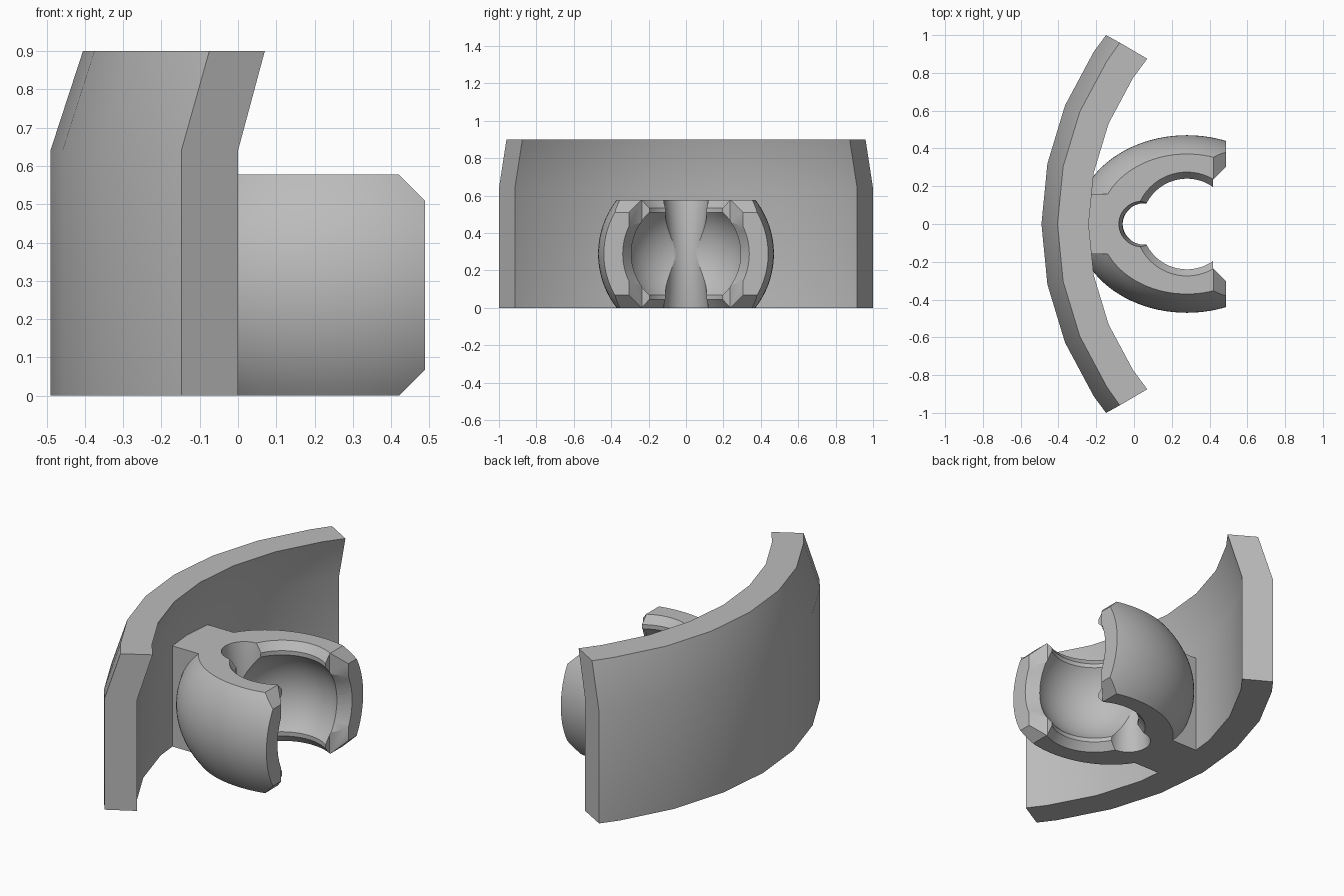
import bpy, bmesh, math
from mathutils import Matrix, Vector

if "Cube" in bpy.data.objects:
    bpy.data.objects.remove(bpy.data.objects["Cube"], do_unlink=True)

grey = bpy.data.materials.new("plain grey")
grey.use_nodes = True
grey.diffuse_color = (0.5, 0.5, 0.5, 1)
grey.node_tree.nodes["Principled BSDF"].inputs["Base Color"].default_value = (0.5, 0.5, 0.5, 1)

CX, CZ, H = 0.28, 0.289, 0.289   # socket centre and half height


def finish(name, bm):
    bmesh.ops.remove_doubles(bm, verts=bm.verts, dist=1e-5)
    bmesh.ops.recalc_face_normals(bm, faces=bm.faces)
    mesh = bpy.data.meshes.new(name)
    bm.to_mesh(mesh)
    bm.free()
    mesh.materials.append(grey)
    ob = bpy.data.objects.new(name, mesh)
    bpy.context.collection.objects.link(ob)
    return ob


def lathe(name, profile, matrix, steps=64):
    """Revolve (radius, height) points around local z."""
    bm = bmesh.new()
    rings = [[bm.verts.new((r * math.cos(2 * math.pi * i / steps),
                            r * math.sin(2 * math.pi * i / steps), h))
              for i in range(steps)] for r, h in profile]
    for a, b in zip(rings, rings[1:]):
        for i in range(steps):
            j = (i + 1) % steps
            bm.faces.new((a[i], a[j], b[j], b[i]))
    bm.faces.new(rings[0])
    bm.faces.new(rings[-1])
    bm.transform(matrix)
    return finish(name, bm)


def prism(name, points, extrude):
    """Extrude a closed polygon along a vector."""
    bm = bmesh.new()
    face = bm.faces.new([bm.verts.new(p) for p in points])
    moved = bmesh.ops.extrude_face_region(bm, geom=[face])["geom"]
    bmesh.ops.translate(bm, vec=Vector(extrude),
                        verts=[v for v in moved if isinstance(v, bmesh.types.BMVert)])
    return finish(name, bm)


def combine(target, other, operation):
    mod = target.modifiers.new("boolean", 'BOOLEAN')
    mod.operation, mod.solver, mod.object = operation, 'EXACT', other
    bpy.context.view_layer.objects.active = target
    bpy.ops.object.modifier_apply(modifier=mod.name)
    bpy.data.objects.remove(other, do_unlink=True)


def smooth(ob, angle):
    bpy.ops.object.select_all(action='DESELECT')
    ob.select_set(True)
    bpy.context.view_layer.objects.active = ob
    bpy.ops.object.shade_smooth_by_angle(angle=math.radians(angle))


# Curved wall: a four-sided section swept round an arc, leaning inward at the top
WALL_X, STEP = 1.15, math.pi / 16
section = [(1.64, 0, (-0.148, 1.0)), (1.64, 0.64, (-0.148, 1.0)),
           (1.555, 0.9, (-0.075, 0.96)), (1.39, 0.9, (0.07, 0.875)),
           (1.47, 0.64, (0, 0.915)), (1.47, 0, (0, 0.915))]
bm = bmesh.new()
loops = []
for k in range(-4, 5):
    loop = []
    for r, z, (ex, ey) in section:
        if abs(k) == 4:
            p = (ex, math.copysign(ey, k), z)
        else:
            p = (WALL_X - r * math.cos(k * STEP), r * math.sin(k * STEP), z)
        loop.append(bm.verts.new(p))
    loops.append(loop)
for a, b in zip(loops, loops[1:]):
    for i in range(len(section)):
        j = (i + 1) % len(section)
        bm.faces.new((a[i], a[j], b[j], b[i]))
bm.faces.new(loops[0])
bm.faces.new(loops[-1])
wall = finish("curved_wall", bm)
smooth(wall, 30)

# Socket body: stretched sphere, flat at top and bottom
place = Matrix.Translation((CX, 0, CZ))
heights = [H * i / 12 for i in range(-12, 13)]
socket = lathe("ball_socket", [(math.sqrt(0.47 ** 2 - h * h), h) for h in heights],
               place @ Matrix.Diagonal((1.25, 1, 1, 1)), 96)

# Neck joining the socket to the wall
neck = prism("neck", [(-0.36, -0.16, 0), (-0.12, -0.16, 0),
                      (-0.12, 0.16, 0), (-0.36, 0.16, 0)], (0, 0, 2 * H))
combine(socket, neck, 'UNION')

# Ball cavity with a straight lip and a chamfered rim at both ends
ball = 0.326
lip = math.sqrt(ball ** 2 - 0.24 ** 2)
half = [(ball * math.cos(a), ball * math.sin(a))
        for a in [math.asin(lip / ball) * i / 10 for i in range(11)]]
half += [(0.24, 0.245), (0.275, H), (0.275, 0.35)]
cavity = lathe("cavity_cutter", [(r, -h) for r, h in half[:0:-1]] + half, place, 96)
combine(socket, cavity, 'DIFFERENCE')

# Waisted relief groove at the back of the cavity
groove = lathe("groove_cutter",
               [(0.1 + 0.02 * (h / H) ** 2, h) for h in [H * 1.1 * i / 8 for i in range(-8, 9)]],
               Matrix.Translation((0.04, 0, CZ)), 48)
combine(socket, groove, 'DIFFERENCE')

# Mouth: end trim with chamfered corners, flared cone and flared side walls
trim = prism("trim_cutter", [(0.35, -1, -0.07), (0.488, -1, 0.068), (0.488, -1, 0.51),
                             (0.35, -1, 0.648), (1.2, -1, 0.648), (1.2, -1, -0.07)], (0, 2, 0))
combine(socket, trim, 'DIFFERENCE')
flare = lathe("flare_cutter", [(0.29, 0.42), (0.34, 0.49), (0.355, 0.51)],
              Matrix.Translation((0, 0, CZ)) @ Matrix.Rotation(math.pi / 2, 4, 'Y'))
combine(socket, flare, 'DIFFERENCE')
sides = prism("side_cutter", [(0.418, -0.235, -0.1), (0.518, -0.335, -0.1),
                              (0.518, 0.335, -0.1), (0.418, 0.235, -0.1)], (0, 0, 0.8))
combine(socket, sides, 'DIFFERENCE')
smooth(socket, 25)
